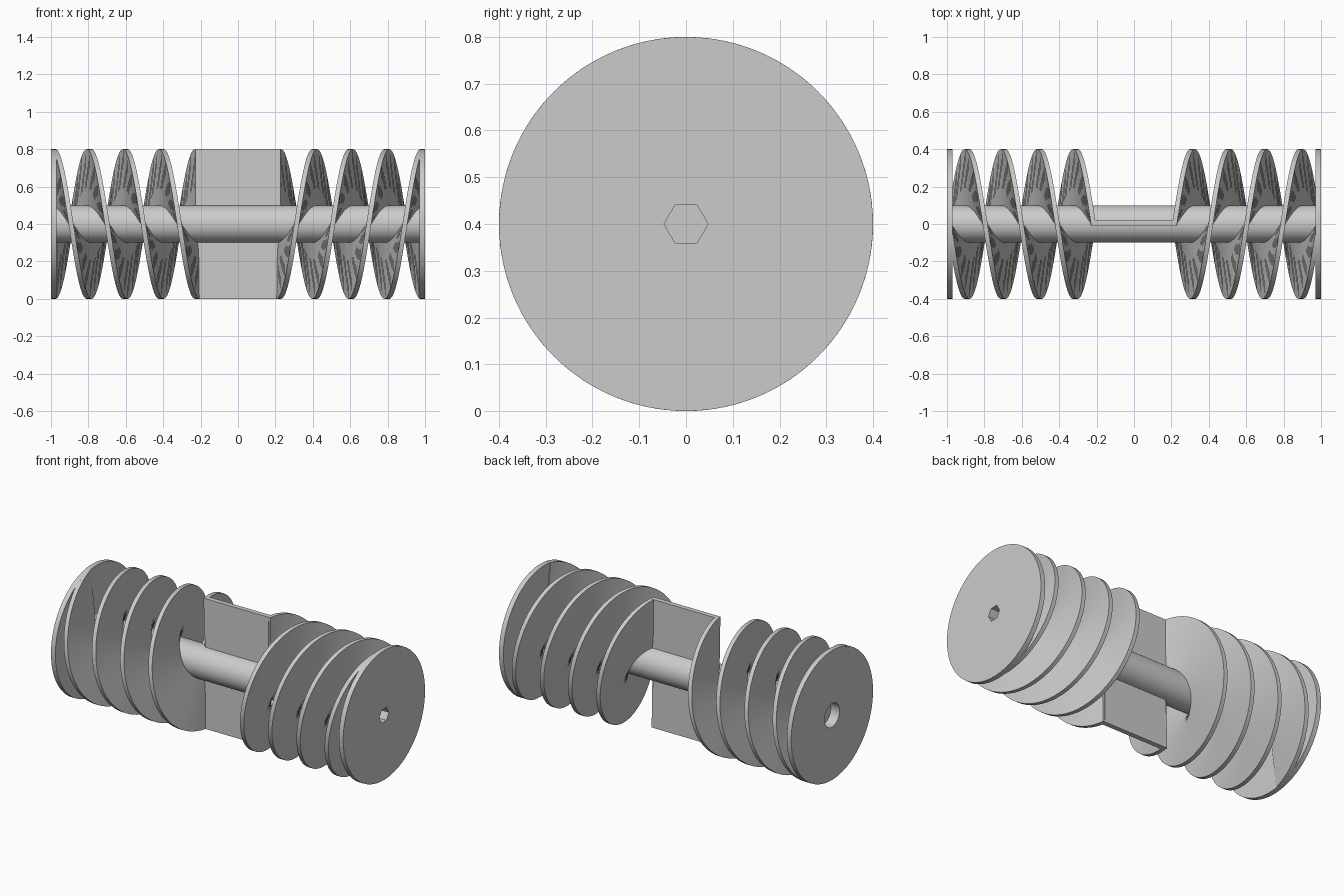
import bpy, bmesh
from math import sin, cos, pi, radians
from mathutils import Matrix

if "Cube" in bpy.data.objects:
    bpy.data.objects.remove(bpy.data.objects["Cube"], do_unlink=True)

AXIS = 0.4            # height of the shaft centre
RADIUS = 0.4
SHAFT = 0.1
HALF_PITCH = 0.193
START, END = 0.217, 0.98
THICK = 0.026

grey = bpy.data.materials.new("light_grey")
grey.use_nodes = True
colour = (0.6, 0.6, 0.6, 1)
grey.diffuse_color = colour
grey.node_tree.nodes["Principled BSDF"].inputs["Base Color"].default_value = colour


def finish(name, bm):
    bmesh.ops.recalc_face_normals(bm, faces=bm.faces)
    mesh = bpy.data.meshes.new(name)
    bm.to_mesh(mesh)
    bm.free()
    mesh.materials.append(grey)
    obj = bpy.data.objects.new(name, mesh)
    bpy.context.collection.objects.link(obj)
    return obj


def activate(obj):
    bpy.ops.object.select_all(action='DESELECT')
    obj.select_set(True)
    bpy.context.view_layer.objects.active = obj


def smooth(obj):
    activate(obj)
    bpy.ops.object.shade_smooth_by_angle(angle=radians(30))


def prism(name, radius, x0, x1, sides):
    """Cylinder along x with a corner pointing along y."""
    bm = bmesh.new()
    bmesh.ops.create_cone(bm, cap_ends=True, segments=sides, radius1=radius,
                          radius2=radius, depth=x1 - x0)
    turn = Matrix.Rotation(pi / 2, 4, 'Y')
    corner = Matrix.Rotation(pi / 2, 4, 'Z')
    bmesh.ops.transform(bm, verts=bm.verts, matrix=Matrix.Translation(
        ((x0 + x1) / 2, 0, AXIS)) @ turn @ corner)
    if sides == 6:
        # keep two corners level with the axis
        far = max(bm.verts, key=lambda v: abs(v.co.z - AXIS))
        if abs(far.co.z - AXIS) > radius * 0.95:
            bmesh.ops.rotate(bm, verts=bm.verts, cent=(0, 0, AXIS),
                             matrix=Matrix.Rotation(pi / 6, 3, 'X'))
    return finish(name, bm)


def blade(name, side, phase):
    """Helical flight: a rectangular section swept outward along the shaft."""
    bm = bmesh.new()
    first, last = -0.025, (END - START) / HALF_PITCH * pi
    steps = 160
    rings = []
    for i in range(steps + 1):
        a = first + (last - first) * i / steps
        x = START + HALF_PITCH * a / pi
        section = [(r, x + t) for r, t in (
            (SHAFT * 0.9, -THICK / 2), (RADIUS, -THICK / 2),
            (RADIUS, THICK / 2), (SHAFT * 0.9, THICK / 2))]
        rings.append([bm.verts.new((side * px, r * sin(a + phase),
                                    AXIS + r * cos(a + phase))) for r, px in section])
    for p, q in zip(rings, rings[1:]):
        for k in range(4):
            n = (k + 1) % 4
            bm.faces.new((p[k], p[n], q[n], q[k]))
    bm.faces.new(rings[0])
    bm.faces.new(rings[-1][::-1])
    smooth(finish(name, bm))


# Shaft and end discs turned as one profile
bm = bmesh.new()
profile = [(-1, 0), (-1, RADIUS), (-0.97, RADIUS), (-0.97, SHAFT),
           (0.97, SHAFT), (0.97, RADIUS), (1, RADIUS), (1, 0)]
verts = [bm.verts.new((x, 0, AXIS + r)) for x, r in profile]
edges = [bm.edges.new(pair) for pair in zip(verts, verts[1:])]
bmesh.ops.spin(bm, geom=verts + edges, cent=(0, 0, AXIS), axis=(1, 0, 0),
               angle=2 * pi, steps=96)
bmesh.ops.remove_doubles(bm, verts=bm.verts, dist=0.0001)
core = finish("shaft_and_end_discs", bm)

# Hexagonal drive socket on one end, round bearing pocket on the other
for cutter in (prism("socket_cutter", 0.047, 0.9, 1.05, 6),
               prism("pocket_cutter", 0.073, -1.05, -0.94, 48)):
    cut = core.modifiers.new("cut", 'BOOLEAN')
    cut.object = cutter
    cut.solver = 'EXACT'
    activate(core)
    bpy.ops.object.modifier_apply(modifier=cut.name)
    bpy.data.objects.remove(cutter, do_unlink=True)
smooth(core)

# Two mirrored pairs of flights
for side, label in ((1, "left"), (-1, "right")):
    for phase, order in ((0, "upper"), (pi, "lower")):
        blade(f"{label}_{order}_blade", side, phase)

# Flat centre paddles joining the flights
for sign, label in ((1, "upper"), (-1, "lower")):
    bm = bmesh.new()
    height = RADIUS - SHAFT * 0.9
    bmesh.ops.create_cube(bm, size=1, matrix=Matrix.Translation(
        (0, 0.005 * sign, AXIS + sign * (RADIUS - height / 2))) @ Matrix.Diagonal(
        (2 * START, 0.03, height, 1)))
    finish(f"{label}_paddle", bm)
